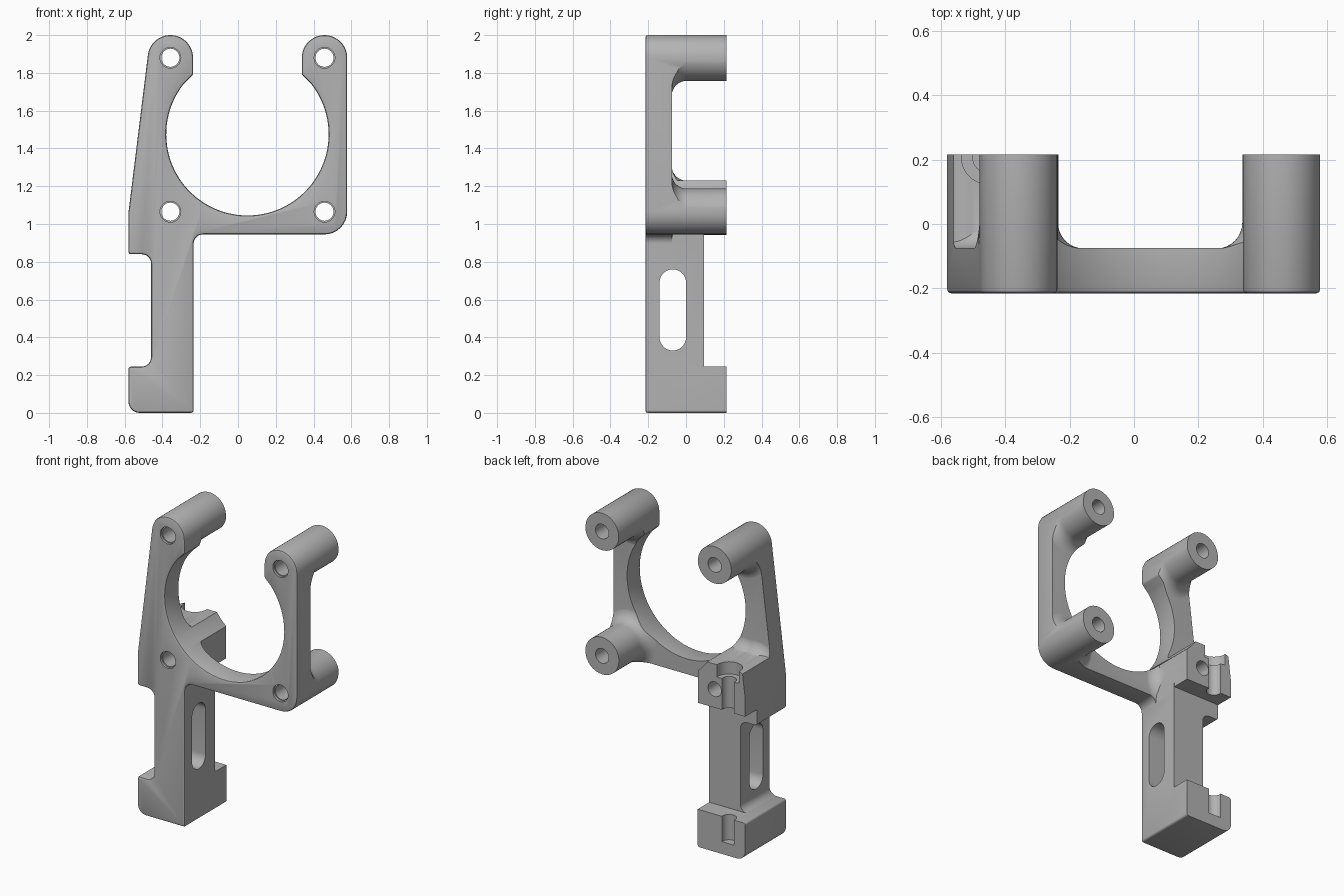
import bpy, bmesh, math
from mathutils import Vector

cube = bpy.data.objects.get("Cube")
if cube:
    bpy.data.objects.remove(cube, do_unlink=True)

FRONT, BACK = -0.215, 0.215
HOLES = [(-0.358, 1.065), (0.458, 1.065), (-0.358, 1.88), (0.458, 1.88)]


def arc(cx, cy, r, a0, a1, n):
    angles = [math.radians(a0 + (a1 - a0) * i / n) for i in range(n + 1)]
    return [(cx + r * math.cos(a), cy + r * math.sin(a)) for a in angles]


def plain(points):
    return [(u, v, 0) for u, v in points]


def rounded(corners):
    """Closed polygon from (u, v, radius) corners, each replaced by a tangent arc."""
    out = []
    for i, (u, v, r) in enumerate(corners):
        p = Vector((u, v))
        if r == 0:
            out.append((u, v))
            continue
        d1 = (Vector(corners[i - 1][:2]) - p).normalized()
        d2 = (Vector(corners[(i + 1) % len(corners)][:2]) - p).normalized()
        half = d1.angle(d2) / 2
        c = p + (d1 + d2).normalized() * (r / math.sin(half))
        s = p + d1 * (r / math.tan(half)) - c
        e = p + d2 * (r / math.tan(half)) - c
        a0, a1 = math.atan2(s.y, s.x), math.atan2(e.y, e.x)
        turn = (a1 - a0 + math.pi) % (2 * math.pi) - math.pi
        out += arc(c.x, c.y, r, math.degrees(a0), math.degrees(a0 + turn), 8)
    return out


def shrunk(pts, dist):
    """Counterclockwise polygon moved inward by dist with mitred corners."""
    vs = [Vector(p) for p in pts]
    normals = []
    for i, v in enumerate(vs):
        d = (vs[(i + 1) % len(vs)] - v).normalized()
        normals.append(Vector((-d.y, d.x)))
    return [tuple(v + (normals[i - 1] + normals[i]) * dist /
                  (1 + normals[i - 1].dot(normals[i]))) for i, v in enumerate(vs)]


def finish(name, bm):
    bmesh.ops.remove_doubles(bm, verts=bm.verts, dist=1e-5)
    bmesh.ops.recalc_face_normals(bm, faces=bm.faces)
    mesh = bpy.data.meshes.new(name)
    bm.to_mesh(mesh)
    bm.free()
    ob = bpy.data.objects.new(name, mesh)
    bpy.context.collection.objects.link(ob)
    return ob


def loft(name, layers, axis):
    """Skin (polygon, depth) layers stacked along X, Y or Z."""
    k = "XYZ".index(axis)
    bm = bmesh.new()
    loops = []
    for pts, depth in layers:
        loops.append([bm.verts.new(tuple(p[:k]) + (depth,) + tuple(p[k:])) for p in pts])
    bm.faces.new(loops[0])
    bm.faces.new(loops[-1][::-1])
    for a, b in zip(loops, loops[1:]):
        for i in range(len(a)):
            j = (i + 1) % len(a)
            bm.faces.new((a[i], b[i], b[j], a[j]))
    return finish(name, bm)


def prism(name, pts, axis, lo, hi):
    return loft(name, [(pts, lo), (pts, hi)], axis)


def box(name, x, y, z):
    return prism(name, [(x[0], z[0]), (x[1], z[0]), (x[1], z[1]), (x[0], z[1])],
                 'Y', *y)


def flared_boss(name, x, z, r=0.122, fillet=0.08):
    """Round pillar along y with a fillet flaring into the plate."""
    prof = [(0, -0.15), (r + fillet, -0.15)]
    prof += arc(r + fillet, 0.004, fillet, -90, -180, 8)
    prof += [(r, 0.3), (0, 0.3)]
    bm = bmesh.new()
    vs = [bm.verts.new((x + u, v, z)) for u, v in prof]
    es = [bm.edges.new(p) for p in zip(vs, vs[1:])]
    bmesh.ops.spin(bm, geom=vs + es, cent=(x, 0, z), axis=(0, 1, 0),
                   angle=2 * math.pi, steps=56)
    return finish(name, bm)


def combine(a, b, op):
    mod = a.modifiers.new("combine", 'BOOLEAN')
    mod.operation, mod.solver, mod.object = op, 'EXACT', b
    bpy.context.view_layer.objects.active = a
    bpy.ops.object.modifier_apply(modifier=mod.name)
    bpy.data.objects.remove(b, do_unlink=True)


# Front outline: foot, post, open ring and two arms
ring = arc(0.05, 1.475, 0.43, 39, -219, 72)
right_tip = arc(0.458, 1.88, 0.12, 0, 180, 24)
left_tip = arc(-0.358, 1.88, 0.12, 0, 173, 24)
outline = rounded([(-0.58, 0, 0.06), (-0.235, 0, 0.015), (-0.235, 0.945, 0.05),
                   (0.578, 0.945, 0.12)] + plain(right_tip) +
                  [(0.338, 1.79, 0.02)] + plain(ring) +
                  [(-0.238, 1.79, 0.02)] + plain(left_tip) +
                  [(-0.58, 1.06, 0), (-0.58, 0.84, 0.015), (-0.46, 0.84, 0.05),
                   (-0.46, 0.245, 0.05), (-0.58, 0.245, 0.015)])
bracket = loft("mounting_bracket",
               [(shrunk(outline, 0.012), FRONT), (shrunk(outline, 0.0035), FRONT + 0.0035),
                (outline, FRONT + 0.012), (outline, BACK)], 'Y')

# Depth envelope: thin plate, pillars, post, foot and upper clamp block
depth = box("depth_envelope", (-1, 1), (-0.4, -0.075), (-0.5, 2.5))
for x, z in HOLES:
    combine(depth, flared_boss("pillar", x, z), 'UNION')
for x in (-0.46, -0.37):
    combine(depth, flared_boss("clamp_fillet", x, 1.107), 'UNION')
block = rounded([(-0.6, 0.944, 0), (-0.2365, 0.944, 0), (-0.2365, 1.23, 0),
                 (-0.6, 1.23, 0.08)])
combine(depth, prism("clamp_block", block, 'Y', -0.2, 0.32), 'UNION')
combine(depth, box("post", (-0.85, -0.2345), (-0.22, 0.095), (-0.4, 0.97)), 'UNION')
combine(depth, box("foot", (-0.9, -0.1), (-0.24, 0.34), (-0.3, 0.246)), 'UNION')
combine(bracket, depth, 'INTERSECT')

# Screw holes through the pillars
for x, z in HOLES:
    for name, r, end in (("screw_hole", 0.048, 0.5), ("hole_rim", 0.055, FRONT + 0.015)):
        combine(bracket, prism(name, arc(x, z, r, 0, 350, 35), 'Y', -0.5, end),
                'DIFFERENCE')

# Long slot across the post
slot = arc(-0.07, 0.69, 0.07, 0, 180, 16) + arc(-0.07, 0.4, 0.07, 180, 360, 16)
combine(bracket, prism("post_slot", slot, 'X', -1, 0), 'DIFFERENCE')

# Vertical clamp bolt channel, open to the back, with a head recess on top
for r, lo, hi in [(0.045, 0.08, 0.4), (0.045, 0.8, 1.4), (0.08, 1.15, 1.4)]:
    channel = arc(-0.455, 0.205, r, 180, 360, 20) + [(-0.455 + r, 0.4), (-0.455 - r, 0.4)]
    combine(bracket, prism("bolt_channel", channel, 'Z', lo, hi), 'DIFFERENCE')

# Material and shading
grey = bpy.data.materials.new("plain_grey")
grey.use_nodes = True
colour = (0.45, 0.45, 0.45, 1)
grey.diffuse_color = colour
grey.node_tree.nodes["Principled BSDF"].inputs["Base Color"].default_value = colour
bracket.data.materials.clear()
bracket.data.materials.append(grey)
for poly in bracket.data.polygons:
    poly.material_index = 0
bpy.ops.object.select_all(action='DESELECT')
bracket.select_set(True)
bpy.context.view_layer.objects.active = bracket
bpy.ops.object.shade_smooth_by_angle(angle=math.radians(30))
